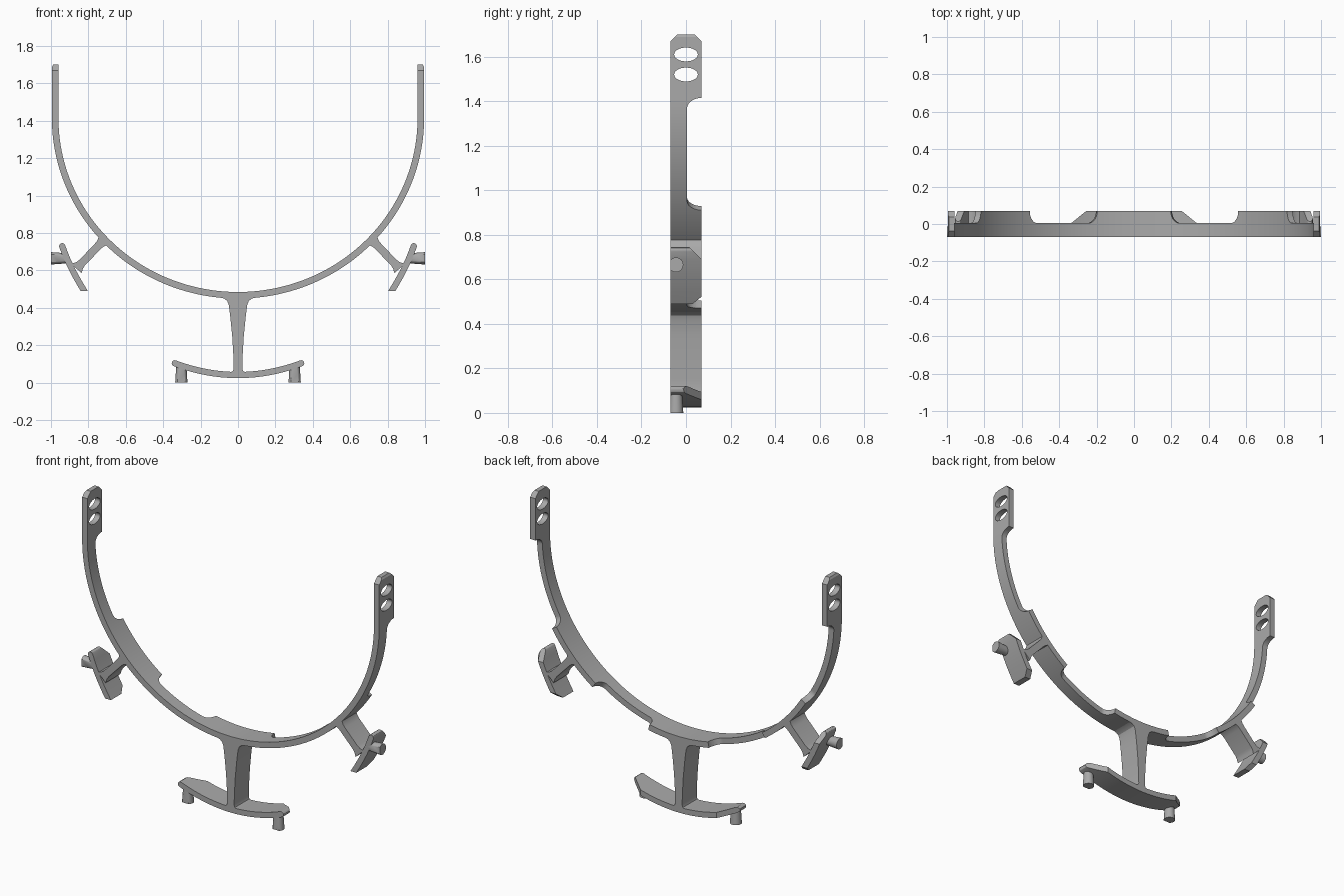
import bpy, bmesh, math
from mathutils import Vector, Matrix

if "Cube" in bpy.data.objects:
    bpy.data.objects.remove(bpy.data.objects["Cube"], do_unlink=True)

FRONT, MID, BACK = -0.07, 0.005, 0.07

grey = bpy.data.materials.new("plain grey")
grey.use_nodes = True
grey.diffuse_color = (0.4, 0.4, 0.4, 1)
grey.node_tree.nodes["Principled BSDF"].inputs["Base Color"].default_value = (0.4, 0.4, 0.4, 1)


def finish(bm, name, smooth=True):
    bmesh.ops.recalc_face_normals(bm, faces=bm.faces)
    mesh = bpy.data.meshes.new(name)
    bm.to_mesh(mesh)
    bm.free()
    mesh.materials.append(grey)
    ob = bpy.data.objects.new(name, mesh)
    bpy.context.collection.objects.link(ob)
    if smooth:
        bpy.ops.object.select_all(action='DESELECT')
        ob.select_set(True)
        bpy.context.view_layer.objects.active = ob
        bpy.ops.object.shade_smooth_by_angle(angle=math.radians(30))
    return ob


def trim(bm, point, normal):
    """Cut away everything beyond a plane and close the cut."""
    cut = bmesh.ops.bisect_plane(bm, geom=bm.verts[:] + bm.edges[:] + bm.faces[:], dist=1e-5,
                                 plane_co=point, plane_no=normal, clear_outer=True)
    edges = [e for e in cut["geom_cut"] if isinstance(e, bmesh.types.BMEdge) and e.is_boundary]
    if edges:
        bmesh.ops.edgenet_fill(bm, edges=edges)


def prism(outline):
    """Extrude an x-z outline through the full depth."""
    bm = bmesh.new()
    face = bm.faces.new([bm.verts.new((x, FRONT, z)) for x, z in outline])
    new = bmesh.ops.extrude_face_region(bm, geom=[face])["geom"]
    bmesh.ops.translate(bm, vec=(0, BACK - FRONT, 0),
                        verts=[v for v in new if isinstance(v, bmesh.types.BMVert)])
    return bm


def ribbon(points, half):
    """Outline of a strip of even thickness with rounded ends."""
    pts = [Vector(p) for p in points]
    left, right = [], []
    for i, p in enumerate(pts):
        d = (pts[min(i + 1, len(pts) - 1)] - pts[max(i - 1, 0)]).normalized()
        n = Vector((-d.y, d.x)) * half
        left.append(p + n)
        right.append(p - n)

    def cap(centre, start):
        r = start - centre
        return [centre + Matrix.Rotation(-math.pi * k / 6, 2) @ r for k in range(1, 6)]

    return left + cap(pts[-1], left[-1]) + right[::-1] + cap(pts[0], right[0])


def peg(name, start, end):
    """Round stud, slightly flared at the tip, flush with the front plane."""
    bm = bmesh.new()
    a, b = Vector(start), Vector(end)
    m = Matrix.Translation((a + b) / 2) @ (b - a).to_track_quat('Z', 'Y').to_matrix().to_4x4()
    bmesh.ops.create_cone(bm, cap_ends=True, segments=32, radius1=0.027, radius2=0.033,
                          depth=(b - a).length, matrix=m)
    trim(bm, (0, FRONT, 0), (0, -1, 0))
    finish(bm, name)


# Band: half hoop with straight ends; its back edge steps out at the pads
PADS = [(-1, 11.8), (35.5, 58.5), (90, 200)]
STEP = 2.8


def back_edge(angle):
    gap = min(max(lo - angle, angle - hi, 0) for lo, hi in PADS)
    u = max(0, 1 - gap / STEP)
    return MID + (BACK - MID) * (1 - math.sqrt(1 - u * u))


def band_section(angle):
    t = math.radians(min(abs(angle), 90))
    side = math.copysign(1, angle)
    rise = max(abs(angle) - 90, 0) * 0.0285
    outer = (side * 0.995 * math.sin(t), 1.415 - 0.965 * math.cos(t) + rise)
    inner = (side * 0.96 * math.sin(t), 1.415 - 0.93 * math.cos(t) + rise)
    y = back_edge(abs(angle))
    return [(outer[0], FRONT, outer[1]), (inner[0], FRONT, inner[1]),
            (inner[0], y, inner[1]), (outer[0], y, outer[1])]


marks = {i * 0.5 for i in range(181)} | {100}
for lo, hi in PADS:
    for k in (0, 0.02, 0.08, 0.2):
        marks |= {a for a in (lo - k * STEP, hi + k * STEP) if 0 < a < 100}
marks = sorted(marks)
bm = bmesh.new()
rings = [[bm.verts.new(p) for p in band_section(a)] for a in [-m for m in marks[:0:-1]] + marks]
for r, s in zip(rings, rings[1:]):
    for k in range(4):
        bm.faces.new((r[k], r[k - 1], s[k - 1], s[k]))
bm.faces.new(rings[0])
bm.faces.new(rings[-1])
for s in (1, -1):
    trim(bm, (0, s * 0.038, 1.70), (0, s, 1))
    trim(bm, (s * 0.988, 0, 1.70), (s, 0, 0.6))
band = finish(bm, "band", smooth=False)

# Oval holes through both end pads
bm = bmesh.new()
for z in (1.61, 1.52):
    m = (Matrix.Translation((0, 0, z)) @ Matrix.Diagonal((1, 0.053, 0.031, 1))
         @ Matrix.Rotation(math.pi / 2, 4, 'Y'))
    bmesh.ops.create_cone(bm, cap_ends=True, segments=40, radius1=1, radius2=1, depth=3, matrix=m)
cutter = finish(bm, "hole_cutter", smooth=False)
cutter.hide_render = True
mod = band.modifiers.new("holes", 'BOOLEAN')
mod.operation = 'DIFFERENCE'
mod.solver = 'EXACT'
mod.object = cutter
bpy.ops.object.select_all(action='DESELECT')
band.select_set(True)
bpy.context.view_layer.objects.active = band
bpy.ops.object.modifier_apply(modifier=mod.name)
bpy.data.objects.remove(cutter, do_unlink=True)
bpy.ops.object.shade_smooth_by_angle(angle=math.radians(30))

# Centre stem, flaring into the band
half = [(0.11, 0.468), (0.1, 0.457), (0.075, 0.45), (0.058, 0.438), (0.049, 0.415), (0.041, 0.35),
        (0.031, 0.25), (0.025, 0.15), (0.023, 0.075), (0.028, 0.062), (0.042, 0.055), (0.042, 0.042)]
finish(prism(half + [(-x, z) for x, z in half[::-1]]), "centre_stem")

# Centre foot: shallow arc with clipped back corners
arc = [(x / 20 * 0.338, 0.041 + 0.55 * (x / 20 * 0.338) ** 2) for x in range(-20, 21)]
bm = prism(ribbon(arc, 0.0165))
for s in (1, -1):
    trim(bm, (s * 0.335, MID, 0), (s * 0.065, 0.08, 0))
finish(bm, "centre_foot")

for s, side in ((1, "left"), (-1, "right")):
    # Side spoke
    start, along = Vector((0.716, 0.764)), Vector((0.69, -0.72)).normalized()
    across = Vector((-along.y, along.x))
    widths = [(0, 0.036), (0.014, 0.029), (0.03, 0.023), (0.05, 0.021), (0.17, 0.021),
              (0.19, 0.025), (0.203, 0.032), (0.213, 0.036)]
    edge = [start + along * d + across * w for d, w in widths]
    edge += [start + along * d - across * w for d, w in widths[::-1]]
    finish(prism([(s * p.x, p.y) for p in edge]), side + "_spoke")

    # Side foot: curved plate with clipped back corners
    line = [(0.8, 0.455), (0.822, 0.49), (0.843, 0.525), (0.864, 0.562), (0.883, 0.597),
            (0.9, 0.632), (0.915, 0.665), (0.928, 0.698), (0.94, 0.73)]
    bm = prism([(s * p.x, p.y) for p in ribbon(line, 0.0165)])
    trim(bm, (0, 0, 0.49), (0, 0, -1))
    trim(bm, (0, 0.015, 0.745), (0, 1, 1))
    trim(bm, (0, 0.03, 0.49), (0, 0.8, -1))
    finish(bm, side + "_foot")

    # Studs under the centre foot and outside the side foot
    peg(side + "_bottom_peg", (s * 0.303, -0.045, 0.092), (s * 0.303, -0.045, 0))
    peg(side + "_side_peg", (s * 0.915, -0.045, 0.665), (s * 1.0, -0.045, 0.665))
